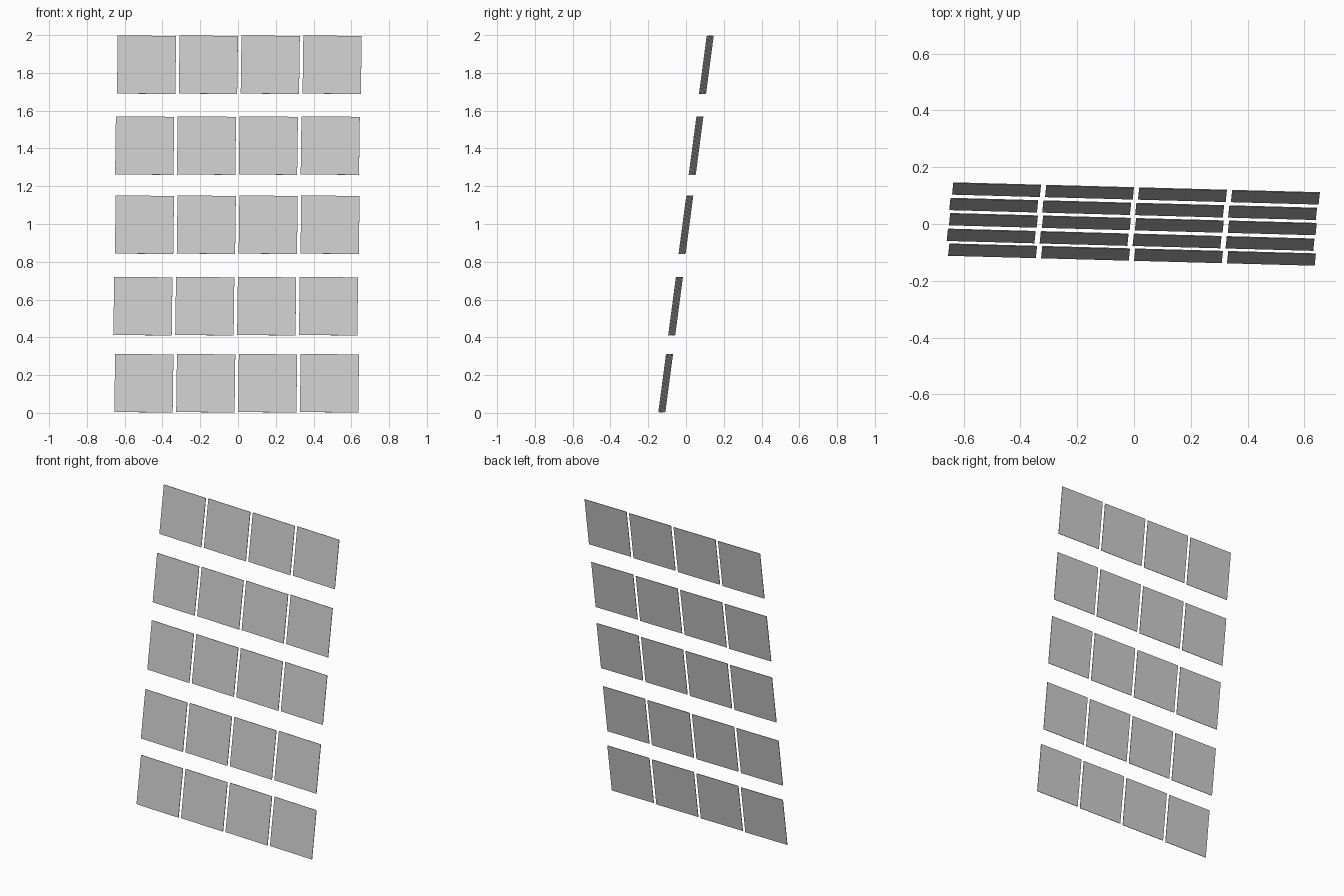
import bpy, math
from mathutils import Matrix, Vector

if "Cube" in bpy.data.objects:
    bpy.data.objects.remove(bpy.data.objects["Cube"])

WIDTH, HEIGHT, THICK, PITCH = 0.309, 0.31, 0.003, 0.3275
LEAN, YAW = 0.128, -0.027          # y per z, y per x

# Common tile axes: leaning back, turned slightly, with a small roll in its plane
u = Vector((1, YAW, -0.010)).normalized()
n = u.cross(Vector((0.014, LEAN + 0.004, 1))).normalized()
v = n.cross(u)
axes = Matrix((u, n, v)).transposed().to_4x4()


def tile(name, x, z):
    """Thin square panel lying on the shared leaning plane."""
    bpy.ops.mesh.primitive_cube_add(size=1)
    ob = bpy.context.object
    ob.name = name
    y = LEAN * (z - 1) + YAW * x
    ob.data.transform(Matrix.Translation((x, y, z)) @ axes
                      @ Matrix.Diagonal((WIDTH, THICK, HEIGHT, 1)))
    return ob


# Five rows of four tiles: (row centre x, row centre z)
rows = [(-0.007, 0.157), (-0.012, 0.565), (-0.004, 0.996),
        (-0.003, 1.415), (0.007, 1.843)]
for r, (cx, cz) in enumerate(rows):
    for c in range(4):
        tile(f"panel_row{r + 1}_{c + 1}", cx + (c - 1.5) * PITCH, cz)
